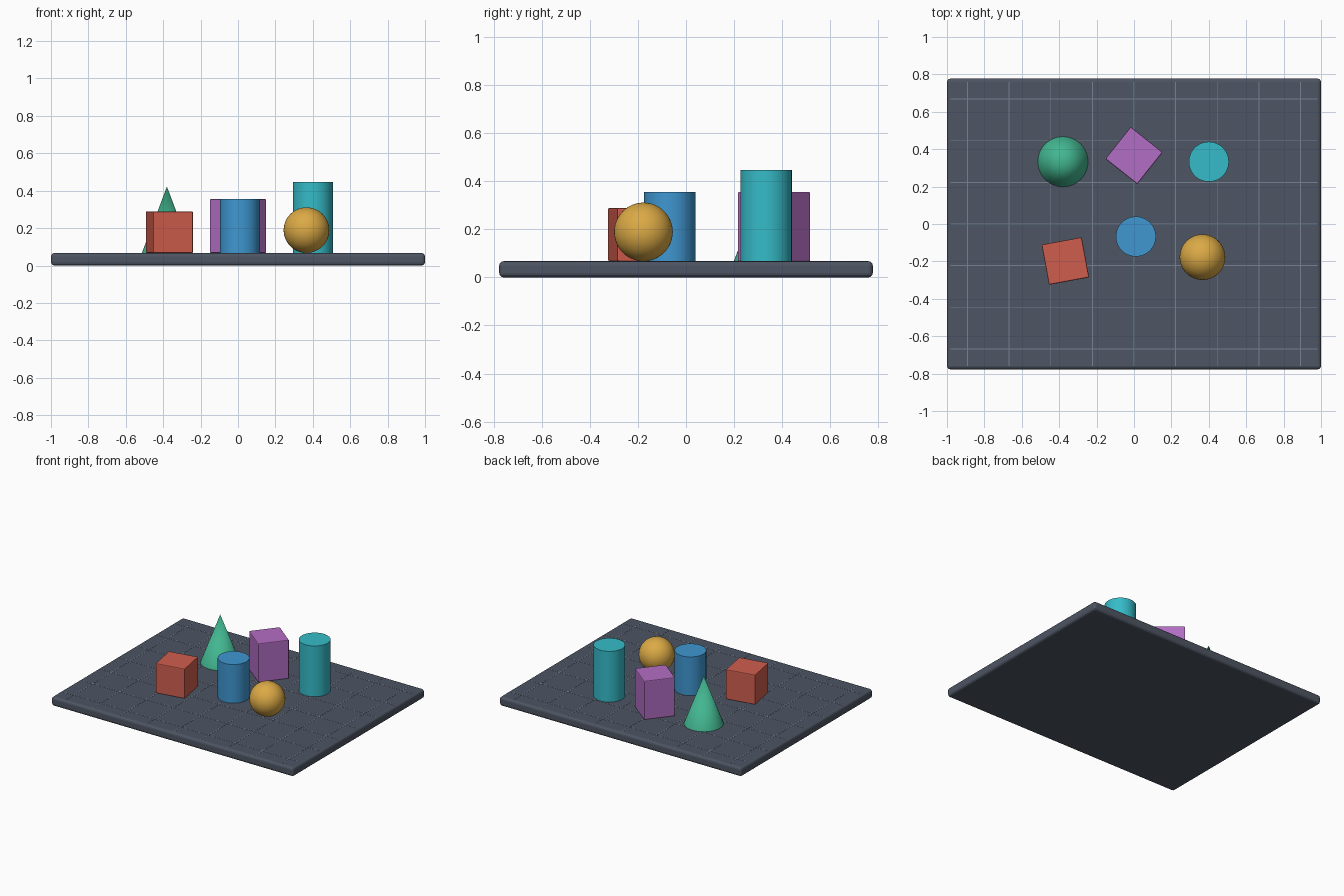
import bpy
import math

if "Cube" in bpy.data.objects:
    bpy.data.objects.remove(bpy.data.objects["Cube"])

TOP = 0.067           # height of the board's upper face
HALF_X, HALF_Y = 1.0, 0.777
PITCH = 0.2225        # spacing of the grid lines


def material(name, rgb):
    m = bpy.data.materials.new(name)
    m.diffuse_color = (*rgb, 1)
    m.use_nodes = True
    m.node_tree.nodes["Principled BSDF"].inputs["Base Color"].default_value = m.diffuse_color
    return m


slate = material("slate", (0.075, 0.09, 0.125))
grey = material("line grey", (0.18, 0.23, 0.29))
red = material("red", (0.62, 0.11, 0.075))
blue = material("blue", (0.05, 0.31, 0.64))
gold = material("gold", (0.71, 0.40, 0.06))
green = material("green", (0.055, 0.47, 0.28))
violet = material("violet", (0.45, 0.155, 0.55))
teal = material("teal", (0.036, 0.50, 0.58))


def finish(name, mat, bevel=0, segments=2):
    ob = bpy.context.object
    ob.name = name
    ob.data.materials.append(mat)
    bpy.ops.object.transform_apply(location=False, rotation=False, scale=True)
    if bevel:
        mod = ob.modifiers.new("Bevel", "BEVEL")
        mod.width = bevel
        mod.segments = segments
        mod.limit_method = 'ANGLE'
        mod.angle_limit = math.radians(40)
    return ob


def box(name, mat, x, y, z, size, angle=0, bevel=0, segments=2):
    """Box standing on height z."""
    bpy.ops.mesh.primitive_cube_add(size=1, location=(x, y, z + size[2] / 2),
                                    rotation=(0, 0, math.radians(angle)))
    bpy.context.object.scale = size
    return finish(name, mat, bevel, segments)


def cylinder(name, mat, x, y, radius, height):
    bpy.ops.mesh.primitive_cylinder_add(vertices=48, radius=radius, depth=height,
                                        location=(x, y, TOP + height / 2))
    bpy.ops.object.shade_smooth_by_angle()
    return finish(name, mat)


# board with rounded edges
box("board", slate, 0, 0, 0, (2 * HALF_X, 2 * HALF_Y, TOP), bevel=0.018, segments=3)

# thin grid lines on the board
for i in range(-4, 5):
    box(f"grid_line_lengthwise_{i + 5}", grey, i * PITCH, 0, TOP - 0.001,
        (0.005, 2 * HALF_Y - 0.036, 0.002))
for i in range(-3, 4):
    box(f"grid_line_crosswise_{i + 4}", grey, 0, i * PITCH, TOP - 0.001,
        (2 * HALF_X - 0.036, 0.005, 0.002))

# blocks
box("red_cube", red, -0.367, -0.198, TOP, (0.218, 0.218, 0.222), 10.5, 0.006)
box("violet_block", violet, 0.0, 0.366, TOP, (0.218, 0.218, 0.289), -38.5, 0.006)

# cylinders
cylinder("blue_cylinder", blue, 0.01, -0.067, 0.107, 0.289)
cylinder("teal_cylinder", teal, 0.40, 0.333, 0.107, 0.379)

# cone
bpy.ops.mesh.primitive_cone_add(vertices=48, radius1=0.134, radius2=0, depth=0.355,
                                location=(-0.38, 0.333, TOP + 0.1775))
bpy.ops.object.shade_smooth_by_angle()
finish("green_cone", green)

# ball
bpy.ops.mesh.primitive_uv_sphere_add(segments=48, ring_count=24, radius=0.122,
                                     location=(0.366, -0.177, TOP + 0.122))
bpy.ops.object.shade_smooth()
finish("gold_ball", gold)
